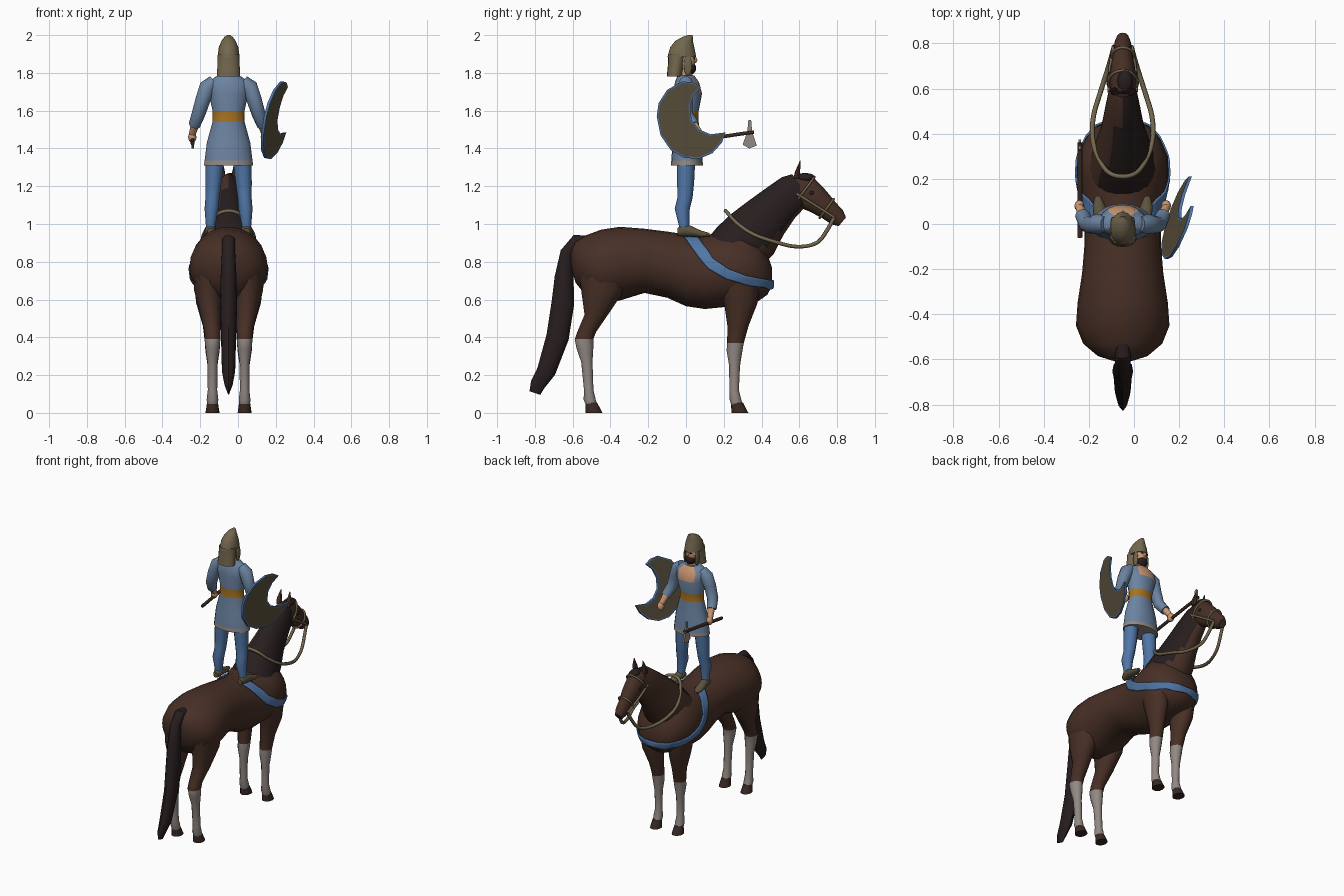
import bpy, bmesh, math
from mathutils import Vector

cube = bpy.data.objects.get("Cube")
if cube:
    bpy.data.objects.remove(cube, do_unlink=True)

CX = -0.05                      # the plane of symmetry of horse and rider
X, Y, Z = Vector((1, 0, 0)), Vector((0, 1, 0)), Vector((0, 0, 1))
SIDES = ((1, "left"), (-1, "right"))


def material(name, r, g, b):
    m = bpy.data.materials.new(name)
    m.use_nodes = True
    m.diffuse_color = (r, g, b, 1)
    m.node_tree.nodes["Principled BSDF"].inputs["Base Color"].default_value = (r, g, b, 1)
    return m


COAT = material("brown coat", .064, .029, .019)
DARK = material("dark hair", .021, .013, .013)
GREY = material("pale grey", .29, .25, .23)
HOOF = material("dark brown", .04, .022, .016)
TUNIC = material("dusty blue", .15, .23, .36)
BLUE = material("strong blue", .08, .18, .38)
TAN = material("tan", .17, .135, .075)
OLIVE = material("olive bronze", .11, .085, .047)
ORANGE = material("orange", .38, .17, .015)
SKIN = material("skin", .6, .31, .17)


def finish(name, bm, mats, rule=None):
    """Turn a bmesh into an object; rule maps a face centre to a slot."""
    bmesh.ops.recalc_face_normals(bm, faces=bm.faces)
    if rule:
        for f in bm.faces:
            f.material_index = rule(f.calc_center_median())
    me = bpy.data.meshes.new(name)
    bm.to_mesh(me)
    bm.free()
    for m in mats:
        me.materials.append(m)
    ob = bpy.data.objects.new(name, me)
    bpy.context.collection.objects.link(ob)
    return ob


def loft(name, sections, mats, axis=None, n=16, s=1, rule=None):
    """Elliptical rings (dx, y, z, width, depth) skinned along a path."""
    bm = bmesh.new()
    pts = [Vector((CX + s * a[0], a[1], a[2])) for a in sections]
    rings = []
    for i, p in enumerate(pts):
        t = axis or (pts[min(i + 1, len(pts) - 1)] - pts[max(i - 1, 0)]).normalized()
        side = (X - t * X.dot(t)).normalized()
        up = t.cross(side)
        rx, rd = sections[i][3:]
        angles = [2 * math.pi * k / n for k in range(n)]
        rings.append([bm.verts.new(p + side * rx * math.cos(a) + up * rd * math.sin(a)) for a in angles])
    for a, b in zip(rings, rings[1:]):
        for k in range(n):
            bm.faces.new((a[k], a[(k + 1) % n], b[(k + 1) % n], b[k]))
    bm.faces.new(rings[0])
    bm.faces.new(rings[-1])
    return finish(name, bm, mats, rule)


def ball(name, loc, size, mat):
    bm = bmesh.new()
    bmesh.ops.create_uvsphere(bm, u_segments=12, v_segments=8, radius=1)
    bmesh.ops.scale(bm, vec=size, verts=bm.verts)
    bmesh.ops.translate(bm, vec=(CX + loc[0], loc[1], loc[2]), verts=bm.verts)
    return finish(name, bm, [mat])


def plate(name, outline, place, thick, mats, rim=0):
    """Flat shape in the y-z plane, placed by a function, with an optional rim."""
    bm = bmesh.new()
    face = bm.faces.new([bm.verts.new(place(y, z)) for y, z in outline])
    ext = bmesh.ops.extrude_face_region(bm, geom=[face])
    top = [v for v in ext["geom"] if isinstance(v, bmesh.types.BMVert)]
    bmesh.ops.translate(bm, vec=(thick, 0, 0), verts=top)
    bmesh.ops.recalc_face_normals(bm, faces=bm.faces)
    if rim:
        caps = [f for f in bm.faces if len(f.verts) == len(outline)]
        for f in caps:
            bmesh.ops.inset_region(bm, faces=[f], thickness=rim)
            f.material_index = 1
    return finish(name, bm, mats)


def strap(name, pts, radius, mat, cyclic=False):
    cu = bpy.data.curves.new(name, "CURVE")
    cu.dimensions = "3D"
    cu.bevel_depth, cu.bevel_resolution, cu.resolution_u = radius, 1, 5
    sp = cu.splines.new("NURBS")
    sp.points.add(len(pts) - 1)
    for q, p in zip(sp.points, pts):
        q.co = (CX + p[0], p[1], p[2], 1)
    sp.order_u, sp.use_endpoint_u, sp.use_cyclic_u = 3, not cyclic, cyclic
    cu.materials.append(mat)
    ob = bpy.data.objects.new(name, cu)
    bpy.context.collection.objects.link(ob)


# Horse body
body = loft("horse_body", [(0, *a) for a in (
    (-.61, .82, .03, .04), (-.585, .80, .11, .11), (-.53, .78, .175, .16), (-.45, .775, .207, .195),
    (-.35, .79, .20, .195), (-.22, .805, .18, .17), (-.1, .785, .17, .175), (0, .755, .17, .19),
    (.1, .745, .18, .195), (.2, .76, .2, .2), (.3, .77, .2, .195), (.38, .755, .165, .165),
    (.43, .735, .12, .11), (.455, .72, .06, .05))], [COAT], Y, 24)


# Neck, with the mane falling over its left side
def mane_rule(c):
    off = (c.z - c.y - .6) * .71
    return 1 if off > .115 or (c.x > CX and off > -.09) else 0


loft("horse_neck", [(0, *a) for a in (
    (.2, .81, .16, .14), (.27, .87, .15, .155), (.35, .945, .12, .155), (.42, 1.03, .095, .13),
    (.5, 1.11, .08, .11), (.57, 1.17, .065, .1), (.61, 1.2, .05, .08))], [COAT, DARK], n=24, rule=mane_rule)

# Head
loft("horse_head", [(0, *a) for a in (
    (.56, 1.21, .045, .06), (.63, 1.17, .06, .088), (.70, 1.12, .054, .07), (.76, 1.07, .04, .054),
    (.8, 1.035, .037, .048), (.828, 1.012, .026, .03))], [COAT])
ball("forelock", (.01, .63, 1.245), (.035, .055, .025), DARK)
for s, side in SIDES:
    loft(side + "_ear", [(.035, .585, 1.24, .02, .016), (.038, .59, 1.275, .019, .014),
                         (.034, .605, 1.335, .002, .002)], [COAT], Z, 8, s)
    ball(side + "_horse_eye", (s * .056, .665, 1.165), (.008, .012, .01), DARK)

# Horse legs and hooves
hind = ((.1, -.43, .8, .09, .14), (.105, -.44, .65, .078, .115), (.095, -.475, .52, .055, .062),
        (.085, -.525, .43, .042, .05), (.085, -.54, .39, .042, .049), (.085, -.535, .34, .037, .044),
        (.085, -.525, .27, .027, .03), (.085, -.515, .12, .025, .025), (.085, -.51, .07, .031, .032),
        (.085, -.5, .04, .028, .03))
fore = ((.11, .28, .74, .08, .12), (.105, .29, .58, .066, .088), (.09, .275, .46, .046, .056),
        (.085, .262, .37, .04, .044), (.085, .257, .33, .038, .042), (.085, .257, .25, .026, .029),
        (.085, .255, .12, .024, .025), (.085, .262, .07, .031, .031), (.085, .27, .04, .028, .03))
for s, side in SIDES:
    for part, leg, toe in (("hind", hind, -.487), ("front", fore, .285)):
        loft(f"{side}_{part}_leg", leg, [COAT, GREY], Z, 12, s, lambda c: int(c.z < .395))
        loft(f"{side}_{part}_hoof", [(.085, toe - .015, .055, .029, .031), (.085, toe, 0, .037, .045)],
             [HOOF], Z, 12, s)

# Tail
loft("tail", [(0, *a) for a in (
    (-.52, .915, .03, .025), (-.58, .915, .035, .03), (-.63, .85, .035, .035), (-.645, .72, .042, .05),
    (-.652, .58, .046, .06), (-.68, .4, .04, .06), (-.74, .22, .035, .05), (-.785, .15, .022, .04),
    (-.8, .105, .004, .03))], [DARK], n=12)

# Breast band, wrapped onto the body
half = ((.07, .02, .94), (.14, .07, .87), (.185, .13, .79), (.2, .22, .735), (.195, .32, .7),
        (.14, .42, .68), (.07, .46, .675))
path = [(-a, b, c) for a, b, c in half] + [(0, .475, .675)] + list(half[::-1])
bm = bmesh.new()
rows = [[bm.verts.new((CX + a, b + w * max(0, c - .7) * 3, c + w * .6)) for w in (-.045, 0, .045)]
        for a, b, c in path]
for p, q in zip(rows, rows[1:]):
    for k in (0, 1):
        bm.faces.new((p[k], p[k + 1], q[k + 1], q[k]))
bmesh.ops.subdivide_edges(bm, edges=bm.edges, cuts=2, use_grid_fill=True)
band = finish("breast_band", bm, [BLUE])
wrap = band.modifiers.new("wrap", "SHRINKWRAP")
wrap.target, wrap.offset, wrap.wrap_mode = body, .012, "ABOVE_SURFACE"
band.modifiers.new("thickness", "SOLIDIFY").thickness = .008

# Reins and bridle
rein = ((.1, .27, 1.0), (.135, .36, .94), (.135, .47, .905), (.1, .58, .875), (.065, .69, .89),
        (.05, .74, .95), (.038, .785, 1.035))
strap("reins", [(-a, b, c) for a, b, c in rein[::-1]] + [(-.05, .21, 1.07), (.05, .21, 1.07)] + list(rein),
      .011, TAN)


def head_loop(name, y, z, rx, rd):
    turn = [math.pi * k / 6 for k in range(12)]
    strap(name, [(rx * math.cos(a), y + .6 * rd * math.sin(a), z + .8 * rd * math.sin(a)) for a in turn],
          .007, TAN, True)


head_loop("noseband", .745, 1.083, .05, .064)
head_loop("browband", .625, 1.175, .067, .095)
for s, side in SIDES:
    strap(side + "_cheek_strap", [(s * .06, .585, 1.16), (s * .06, .66, 1.115), (s * .05, .73, 1.07),
                                  (s * .042, .785, 1.035)], .008, TAN)


# Rider's tunic with hem, belt and open neck
def tunic_rule(c):
    if c.z > 1.70 and c.y > .035 and abs(c.x - CX) < .05:
        return 3
    return 1 if c.z < 1.33 else 2 if 1.545 < c.z < 1.59 else 0


loft("tunic", [(0, *a) for a in (
    (.005, 1.31, .13, .085), (.005, 1.335, .127, .083), (.005, 1.43, .115, .076), (.005, 1.54, .085, .062),
    (.005, 1.597, .084, .062), (.01, 1.69, .105, .075), (.005, 1.75, .112, .064), (0, 1.785, .06, .045))],
    [TUNIC, GREY, ORANGE, SKIN], Z, 20, rule=tunic_rule)

# Rider's limbs
for s, side in SIDES:
    loft(side + "_leg", [(.07, 0, 1.36, .05, .05), (.08, -.002, 1.22, .043, .045),
                         (.085, -.005, 1.14, .037, .04), (.09, -.02, 1.08, .037, .04),
                         (.095, -.01, .99, .025, .027), (.095, -.01, .95, .025, .027)], [BLUE], Z, 12, s)
    loft(side + "_boot", [(.095, -.045, .958, .018, .02), (.095, -.02, .968, .028, .034),
                          (.1, .02, .963, .028, .03), (.105, .08, .947, .028, .018),
                          (.11, .125, .942, .012, .01)], [OLIVE], Y, 12, s)
    loft(side + "_sleeve", [(.075, 0, 1.755, .035, .035), (.11, 0, 1.725, .045, .045),
                            (.135, -.005, 1.66, .04, .04), (.16, 0, 1.58, .036, .036),
                            (.18, .04, 1.525, .032, .032)], [TUNIC], None, 12, s)
    loft(side + "_forearm", [(.175, .035, 1.535, .024, .024), (.192, .075, 1.475, .018, .018)],
         [SKIN], None, 10, s)
    ball(side + "_hand", (s * .192, .08, 1.46), (.022, .026, .03), SKIN)

# Rider's head and helmet
loft("neck", [(0, 0, 1.75, .035, .035), (0, 0, 1.84, .033, .033)], [SKIN], Z, 12)
ball("face", (0, 0, 1.865), (.046, .05, .07), SKIN)
ball("nose", (0, .05, 1.868), (.008, .01, .016), SKIN)
ball("beard", (0, .018, 1.825), (.038, .036, .036), DARK)
loft("helmet", [(0, *a) for a in (
    (-.022, 1.885, .058, .076), (-.02, 1.935, .052, .064), (-.01, 1.97, .037, .046),
    (.008, 1.99, .022, .028), (.022, 2.0, .008, .012))], [TAN], Z)
loft("neck_guard", [(0, -.062, 1.78, .062, .04), (0, -.052, 1.84, .059, .044),
                    (0, -.045, 1.9, .057, .05)], [TAN], Z)
for s, side in SIDES:
    ball(side + "_cheek_guard", (s * .045, .01, 1.84), (.009, .022, .055), TAN)
    ball(side + "_eye", (s * .018, .043, 1.878), (.008, .006, .004), DARK)

# Crescent shield on the left arm
crescent = ((.08, 1.725), (.04, 1.75), (-.02, 1.755), (-.1, 1.71), (-.145, 1.64), (-.155, 1.57),
            (-.135, 1.47), (-.08, 1.39), (-.01, 1.35), (.07, 1.345), (.14, 1.375), (.19, 1.43),
            (.21, 1.485), (.13, 1.475), (.07, 1.5), (.03, 1.55), (.022, 1.62), (.04, 1.68))
plate("crescent_shield", crescent, lambda y, z: (.185 + .34 * y + .22 * (z - 1.55), y, z), .014,
      [BLUE, OLIVE], .009)

# Axe in the right hand
strap("axe_handle", [(-.19, -.06, 1.425), (-.19, .15, 1.457), (-.19, .36, 1.487)], .011, HOOF)
plate("axe_head", ((.325, 1.49), (.30, 1.42), (.335, 1.4), (.375, 1.415), (.35, 1.49), (.345, 1.55),
                   (.33, 1.55)), lambda y, z: (CX - .196, y, z), .012, [GREY])

# Smooth shading on every mesh
bpy.ops.object.select_all(action="DESELECT")
for ob in bpy.context.collection.objects:
    if ob.type == "MESH":
        ob.select_set(True)
        bpy.context.view_layer.objects.active = ob
bpy.ops.object.shade_smooth_by_angle(angle=math.radians(40))
